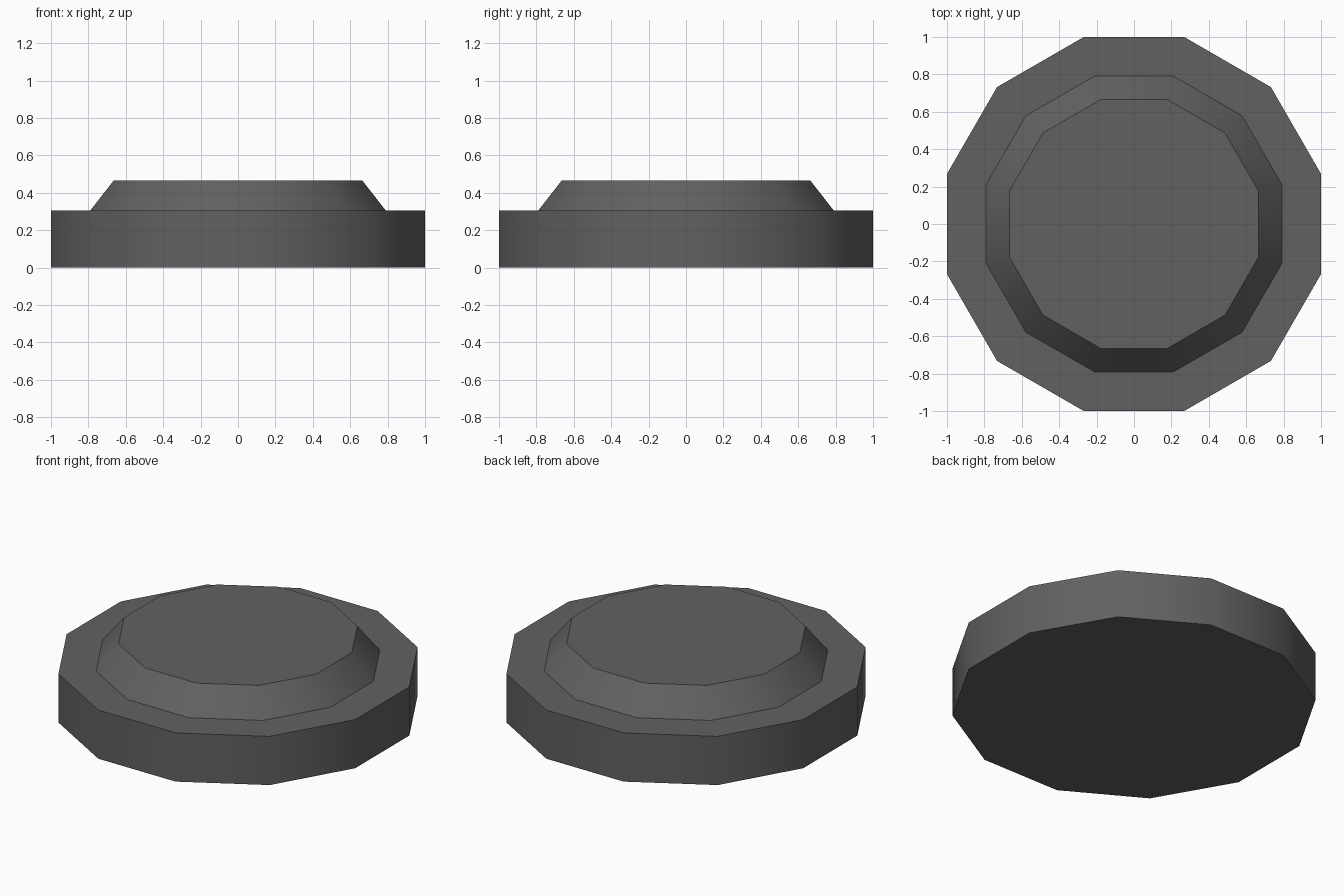
import bpy
import bmesh
from math import cos, sin, pi, radians

cube = bpy.data.objects.get("Cube")
if cube:
    bpy.data.objects.remove(cube, do_unlink=True)

SIDES = 12
# Distance to the flats and height, from the bottom rim to the top rim
PROFILE = [(1.0, 0.0), (1.0, 0.305), (0.79, 0.305), (0.665, 0.465)]

# Dark grey material
grey = bpy.data.materials.new("dark_grey")
grey.use_nodes = True
colour = (0.12, 0.12, 0.12, 1)
grey.diffuse_color = colour
bsdf = next(n for n in grey.node_tree.nodes if n.type == "BSDF_PRINCIPLED")
bsdf.inputs["Base Color"].default_value = colour


def ring(bm, flat, z):
    """Regular polygon with flats facing the axes."""
    r = flat / cos(pi / SIDES)
    angles = [2 * pi * (i + 0.5) / SIDES for i in range(SIDES)]
    return [bm.verts.new((r * cos(a), r * sin(a), z)) for a in angles]


# Stepped disc: wide base, flat ledge, sloped raised cap
bm = bmesh.new()
rings = [ring(bm, flat, z) for flat, z in PROFILE]
for low, high in zip(rings, rings[1:]):
    for i in range(SIDES):
        j = (i + 1) % SIDES
        bm.faces.new((low[i], low[j], high[j], high[i]))
bm.faces.new(rings[0][::-1])
bm.faces.new(rings[-1])
mesh = bpy.data.meshes.new("stepped_disc")
bm.to_mesh(mesh)
bm.free()
mesh.materials.append(grey)

disc = bpy.data.objects.new("stepped_disc", mesh)
bpy.context.collection.objects.link(disc)

# Smooth sides, crisp rims
bpy.ops.object.select_all(action="DESELECT")
disc.select_set(True)
bpy.context.view_layer.objects.active = disc
bpy.ops.object.shade_smooth_by_angle(angle=radians(40))
